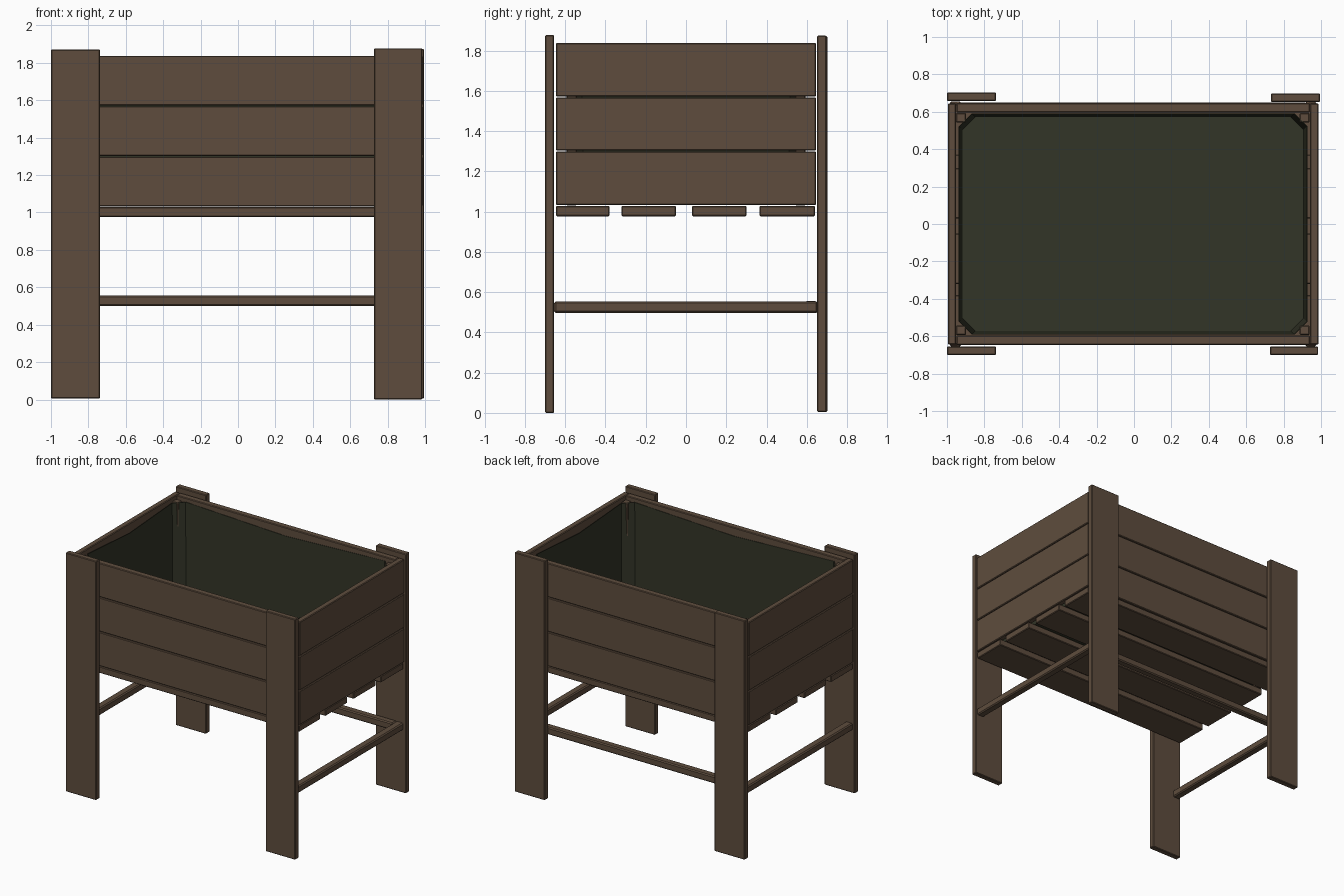
import bpy, bmesh

if "Cube" in bpy.data.objects:
    bpy.data.objects.remove(bpy.data.objects["Cube"])

def material(name, rgb):
    m = bpy.data.materials.new(name)
    m.diffuse_color = (*rgb, 1.0)
    m.use_nodes = True
    m.node_tree.nodes["Principled BSDF"].inputs["Base Color"].default_value = m.diffuse_color
    return m

BROWN = material("brown timber", (0.112, 0.073, 0.047))
GREEN = material("dark green liner", (0.032, 0.035, 0.020))

def finish(name, bm, mat):
    bmesh.ops.recalc_face_normals(bm, faces=bm.faces)
    me = bpy.data.meshes.new(name)
    bm.to_mesh(me)
    bm.free()
    me.materials.append(mat)
    ob = bpy.data.objects.new(name, me)
    bpy.context.collection.objects.link(ob)
    return ob

def board(name, x0, x1, y0, y1, z0, z1, bevel=0.005):
    """Timber board given by its extents, with slightly eased edges."""
    bm = bmesh.new()
    bmesh.ops.create_cube(bm, size=1)
    for v in bm.verts:
        v.co = ((x0 + x1) / 2 + v.co.x * (x1 - x0),
                (y0 + y1) / 2 + v.co.y * (y1 - y0),
                (z0 + z1) / 2 + v.co.z * (z1 - z0))
    ob = finish(name, bm, BROWN)
    mod = ob.modifiers.new("eased edges", 'BEVEL')
    mod.width = bevel
    mod.segments = 1
    return ob

# Legs: wide flat boards outside the long walls
board("front_left_leg", -1.0, -0.737, -0.70, -0.655, 0.005, 1.872)
board("front_right_leg", 0.727, 0.985, -0.70, -0.655, 0.0, 1.878)
board("back_left_leg", -1.0, -0.737, 0.657, 0.703, 0.005, 1.872)
board("back_right_leg", 0.732, 0.995, 0.652, 0.698, 0.005, 1.875)

# Box walls: three planks high on each side
for i in range(3):
    z0 = 1.033 + i * 0.270
    z1 = z0 + 0.265
    board(f"front_plank_{i+1}", -0.95, 0.94, -0.647, -0.597, z0, z1)
    board(f"back_plank_{i+1}", -0.95, 0.94, 0.597, 0.647, z0, z1)
    board(f"left_plank_{i+1}", -0.995, -0.951, -0.645, 0.645, z0, z1)
    board(f"right_plank_{i+1}", 0.941, 0.986, -0.645, 0.645, z0, z1)

# Inner corner posts
for sx, px in (("left", -0.925), ("right", 0.912)):
    for sy, py in (("front", -0.568), ("back", 0.568)):
        board(f"{sy}_{sx}_post", px - 0.026, px + 0.026, py - 0.026, py + 0.026,
              1.03, 1.81)

# Floor slats
for i, (y0, y1) in enumerate(((-0.645, -0.38), (-0.32, -0.05), (0.03, 0.30), (0.365, 0.64))):
    board(f"floor_slat_{i+1}", -0.99, 0.98, y0, y1, 0.977, 1.029)

# Stretchers: both ends and the back
board("left_stretcher", -0.985, -0.925, -0.655, 0.655, 0.497, 0.553, 0.008)
board("right_stretcher", 0.915, 0.975, -0.655, 0.655, 0.497, 0.553, 0.008)
board("back_stretcher", -0.93, 0.92, 0.592, 0.65, 0.500, 0.557, 0.008)

# Liner: open tray with cut corners and a rim that sags between the posts
def liner_ring(hx, hy, c):
    pts = [(hx - c, hy), (0, hy), (-hx + c, hy), (-hx, hy - c), (-hx, 0), (-hx, -hy + c),
           (-hx + c, -hy), (0, -hy), (hx - c, -hy), (hx, -hy + c), (hx, 0), (hx, hy - c)]
    return [(x - 0.005, y) for x, y in pts]

bm = bmesh.new()
rings = []
for hx, hy, c, z, sag in ((0.915, 0.575, 0.07, 1.036, 0.0),
                          (0.932, 0.592, 0.07, 1.81, 0.035)):
    ring = []
    for x, y in liner_ring(hx, hy, c):
        middle = abs(x + 0.005) < 1e-4 or abs(y) < 1e-4
        ring.append(bm.verts.new((x, y, z - (sag if middle else 0))))
    rings.append(ring)
n = len(rings[0])
for i in range(n):
    j = (i + 1) % n
    bm.faces.new((rings[0][i], rings[0][j], rings[1][j], rings[1][i]))
bm.faces.new(rings[0])
liner = finish("soil_liner", bm, GREEN)
mod = liner.modifiers.new("thickness", 'SOLIDIFY')
mod.thickness = 0.004
mod.offset = -1
